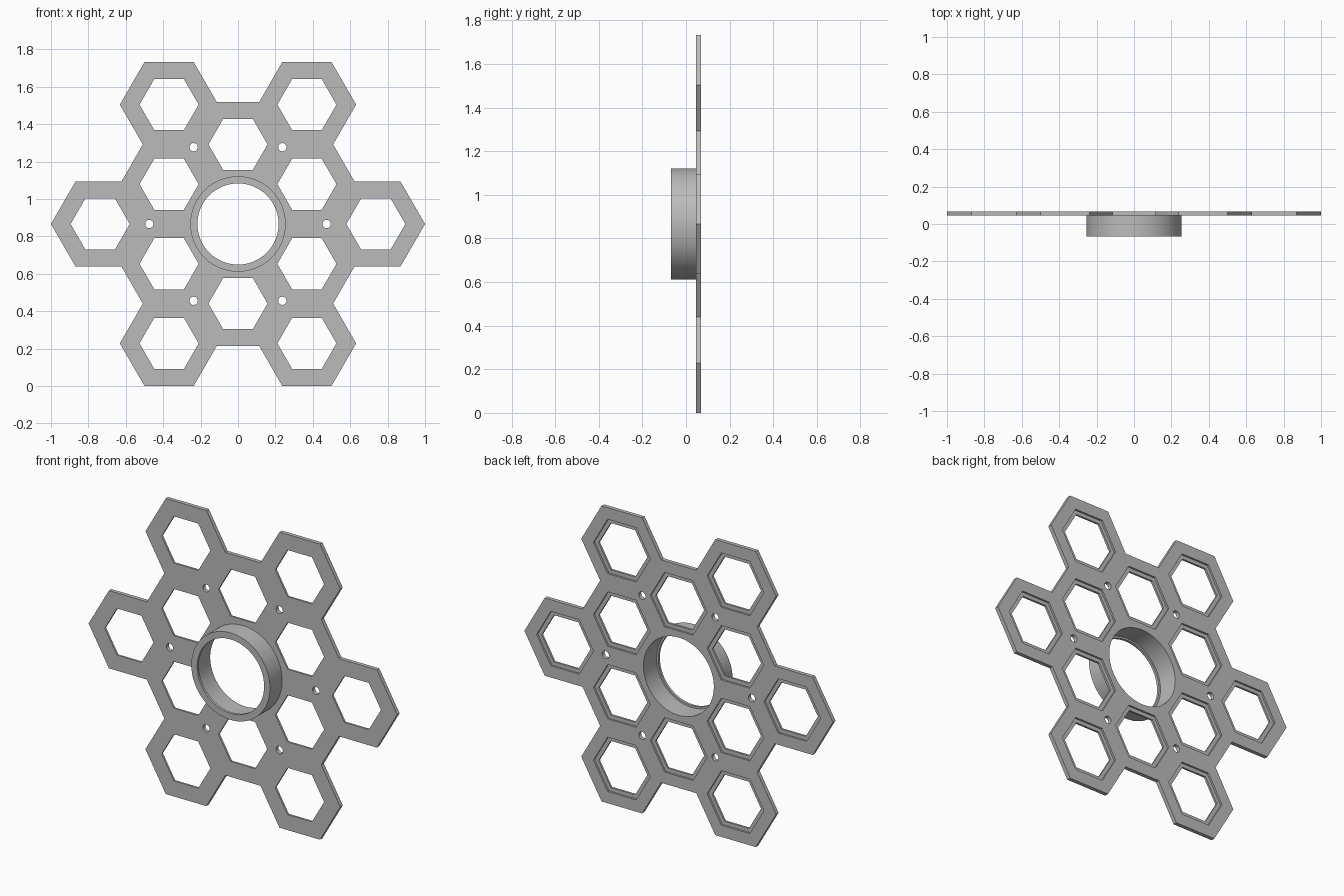
import bpy, bmesh
from math import cos, sin, pi, radians, sqrt

default = bpy.data.objects.get("Cube")
if default:
    bpy.data.objects.remove(default, do_unlink=True)

grey = bpy.data.materials.new("plain grey")
grey.use_nodes = True
grey.diffuse_color = (0.5, 0.5, 0.5, 1)
grey.node_tree.nodes["Principled BSDF"].inputs["Base Color"].default_value = (0.5, 0.5, 0.5, 1)

MID_Z = 0.866                  # height of the hub axis
HEX_R = 0.263                  # outer hexagon corner radius
HOLE_R, RECESS_R = 0.158, 0.184
REACH = 1 - HEX_R              # hub axis to outer hexagon centre
FRONT, BACK, LEDGE = 0.045, 0.068, 0.057
BORE_R = 0.228
SIDES = 96


def ngon(r, n, cx=0, cz=0):
    return [(cx + r * cos(2 * pi * i / n), cz + r * sin(2 * pi * i / n)) for i in range(n)]


def polar(r, degrees):
    return r * cos(radians(degrees)), r * sin(radians(degrees))


def loop(bm, points, y):
    verts = [bm.verts.new((x, y, z + MID_Z)) for x, z in points]
    for i, v in enumerate(verts):
        bm.edges.new((verts[i - 1], v))
    return verts


def bridge(bm, a, b):
    for i in range(len(a)):
        bm.faces.new((a[i - 1], a[i], b[i], b[i - 1]))


def fill(bm, loops):
    edges = [bm.edges.get((l[i - 1], l[i])) for l in loops for i in range(len(l))]
    bmesh.ops.triangle_fill(bm, edges=edges, use_beauty=True, normal=(0, -1, 0))


def finish(bm, name):
    bmesh.ops.recalc_face_normals(bm, faces=bm.faces[:])
    mesh = bpy.data.meshes.new(name)
    bm.to_mesh(mesh)
    bm.free()
    mesh.materials.append(grey)
    obj = bpy.data.objects.new(name, mesh)
    bpy.context.collection.objects.link(obj)
    bpy.ops.object.select_all(action="DESELECT")
    obj.select_set(True)
    bpy.context.view_layer.objects.active = obj
    bpy.ops.object.shade_smooth_by_angle(angle=radians(30))


# Plate outline: one arm repeated around the hub
half = HEX_R * sqrt(3) / 2
notch = REACH / 2 + HEX_R - (half - REACH / sqrt(12)) / sqrt(3)
arm = [(notch, -half), (REACH + HEX_R / 2, -half), (1, 0),
       (REACH + HEX_R / 2, half), (notch, half)]
outline = []
for k in range(6):
    c, s = polar(1, 60 * k)
    outline += [(x * c - z * s, x * s + z * c) for x, z in arm]

# Straight-through openings: outline, bore and screw holes
through = [outline, ngon(BORE_R, SIDES)]
through += [ngon(0.022, 24, *polar(0.474, 60 * k)) for k in range(6)]

# Hexagon centres: outer ring and inner ring
cells = [polar(REACH, 60 * k) for k in range(6)]
cells += [polar(REACH / sqrt(3), 60 * k + 30) for k in range(6)]

bm = bmesh.new()
front_loops, back_loops = [], []
for points in through:
    f, b = loop(bm, points, FRONT), loop(bm, points, BACK)
    bridge(bm, f, b)
    front_loops.append(f)
    back_loops.append(b)

# Hexagon windows with a wider recess at the back
for cell in cells:
    small, large = ngon(HOLE_R, 6, *cell), ngon(RECESS_R, 6, *cell)
    steps = [loop(bm, small, FRONT), loop(bm, small, LEDGE),
             loop(bm, large, LEDGE), loop(bm, large, BACK)]
    for a, b in zip(steps, steps[1:]):
        bridge(bm, a, b)
    front_loops.append(steps[0])
    back_loops.append(steps[-1])
fill(bm, front_loops)
fill(bm, back_loops)
finish(bm, "honeycomb_plate")

# Hub ring with a thin retaining lip at the front
bm = bmesh.new()
profile = [(0.255, FRONT), (0.255, -BACK), (0.217, -BACK),
           (0.217, -0.053), (BORE_R, -0.053), (BORE_R, FRONT)]
rings = [loop(bm, ngon(r, SIDES), y) for r, y in profile]
for i, ring in enumerate(rings):
    bridge(bm, rings[i - 1], ring)
finish(bm, "hub_ring")
